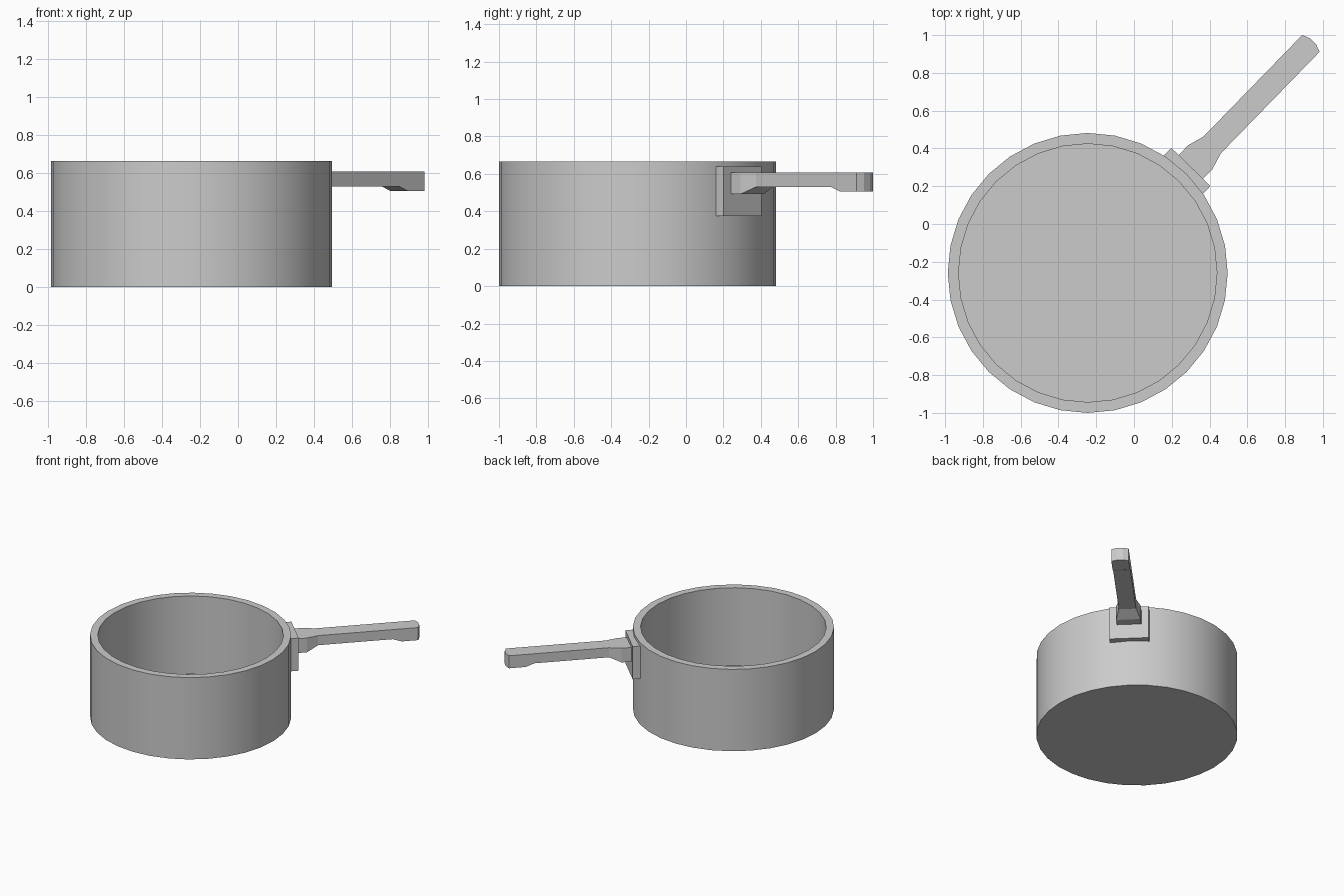
import bpy, bmesh, math
from mathutils import Matrix

cube = bpy.data.objects.get("Cube")
if cube:
    bpy.data.objects.remove(cube, do_unlink=True)

# Single grey metal
metal = bpy.data.materials.new("grey metal")
metal.use_nodes = True
GREY = (0.6, 0.6, 0.6, 1)
metal.diffuse_color = GREY
metal.node_tree.nodes["Principled BSDF"].inputs["Base Color"].default_value = GREY

# Everything is built around the pot axis, with the handle along local +x
PLACE = Matrix.Translation((-0.245, -0.259, 0)) @ Matrix.Rotation(math.radians(45.8), 4, "Z")
SIDES = 32


def finish(name, bm, matrix, smooth=False):
    bmesh.ops.recalc_face_normals(bm, faces=bm.faces)
    mesh = bpy.data.meshes.new(name)
    bm.to_mesh(mesh)
    bm.free()
    mesh.materials.append(metal)
    obj = bpy.data.objects.new(name, mesh)
    obj.matrix_world = matrix
    bpy.context.collection.objects.link(obj)
    if smooth:
        bpy.ops.object.select_all(action="DESELECT")
        obj.select_set(True)
        bpy.context.view_layer.objects.active = obj
        bpy.ops.object.shade_smooth_by_angle(angle=math.radians(30))
    return obj


def loft(bm, rings):
    """Bridge closed rings of points and cap both ends."""
    loops = [[bm.verts.new(p) for p in ring] for ring in rings]
    n = len(loops[0])
    for a, b in zip(loops, loops[1:]):
        for i in range(n):
            j = (i + 1) % n
            bm.faces.new((a[i], a[j], b[j], b[i]))
    bm.faces.new(loops[0][::-1])
    bm.faces.new(loops[-1])


def circle(r, z):
    steps = [2 * math.pi * i / SIDES for i in range(SIDES)]
    return [(r * math.cos(t), r * math.sin(t), z) for t in steps]


# Pot: outer wall, rim, inner wall and floor
bm = bmesh.new()
OUTER, INNER, TOP, FLOOR = 0.741, 0.684, 0.665, 0.033
loft(bm, [circle(OUTER, 0), circle(OUTER, TOP), circle(INNER, TOP), circle(INNER, FLOOR)])
finish("pot_body", bm, Matrix.Translation(PLACE.translation), smooth=True)

# Mounting plate, sunk into the wall
bm = bmesh.new()
bmesh.ops.create_cube(bm, size=1, matrix=Matrix.Translation((0.743, 0, 0.507))
                      @ Matrix.Diagonal((0.08, 0.29, 0.266, 1)))
finish("handle_plate", bm, PLACE)

# Handle: distance out, half width, underside height
stations = [
    (0.775, 0.09, 0.492), (0.855, 0.09, 0.492),      # wide neck
    (0.945, 0.064, 0.53), (1.505, 0.064, 0.53),      # slim grip
    (1.57, 0.064, 0.506), (1.695, 0.064, 0.506),     # thicker end
    (1.711, 0.022, 0.506),                           # rounded tip
]
HANDLE_TOP = 0.608
bm = bmesh.new()
loft(bm, [[(u, -w, z), (u, w, z), (u, w, HANDLE_TOP), (u, -w, HANDLE_TOP)]
          for u, w, z in stations])
finish("handle", bm, PLACE)
